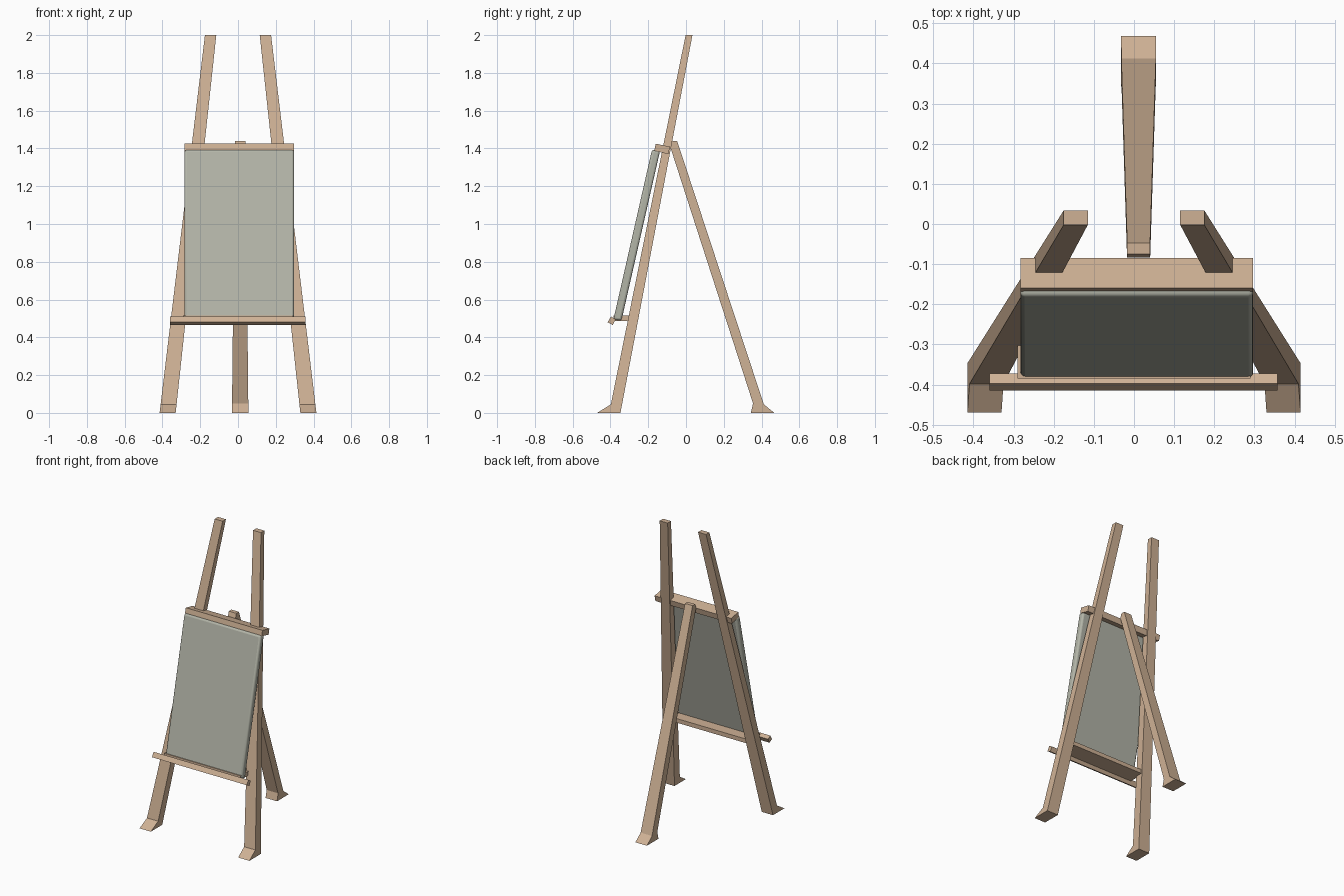
import bpy, bmesh

if "Cube" in bpy.data.objects:
    bpy.data.objects.remove(bpy.data.objects["Cube"])


def material(name, rgb):
    m = bpy.data.materials.new(name)
    m.diffuse_color = (*rgb, 1)
    m.use_nodes = True
    m.node_tree.nodes["Principled BSDF"].inputs["Base Color"].default_value = m.diffuse_color
    return m


wood = material("light_wood", (0.62, 0.44, 0.30))
linen = material("grey_canvas", (0.45, 0.46, 0.39))


def prism(name, profile, x_range, mat):
    """Sweep a (y, z) side profile across x; x_range(z) gives both ends."""
    bm = bmesh.new()
    left = [bm.verts.new((x_range(z)[0], y, z)) for y, z in profile]
    right = [bm.verts.new((x_range(z)[1], y, z)) for y, z in profile]
    bm.faces.new(left)
    bm.faces.new(right[::-1])
    n = len(profile)
    for i in range(n):
        j = (i + 1) % n
        bm.faces.new((left[i], right[i], right[j], left[j]))
    bmesh.ops.recalc_face_normals(bm, faces=bm.faces[:])
    mesh = bpy.data.meshes.new(name)
    bm.to_mesh(mesh)
    bm.free()
    mesh.materials.append(mat)
    obj = bpy.data.objects.new(name, mesh)
    bpy.context.collection.objects.link(obj)
    return obj


def taper(bottom, top, height):
    """Linear change of the two x ends from the floor up to height."""
    return lambda z: [b + (t - b) * z / height for b, t in zip(bottom, top)]


def straight(a, b):
    return lambda z: (a, b)


# Front legs: tapered, leaning back and inward, each with a pointed toe
front_profile = [(-0.47, 0), (-0.347, 0), (0.034, 2), (-0.002, 2), (-0.398, 0.045)]
for side, label in ((-1, "left"), (1, "right")):
    prism("front_leg_" + label, front_profile,
          taper((side * 0.33, side * 0.415), (side * 0.115, side * 0.175), 2), wood)

# Rear leg with its foot
rear_profile = [(0.343, 0), (0.468, 0), (0.412, 0.045), (-0.047, 1.44),
                (-0.075, 1.44), (-0.084, 1.41), (0.355, 0.05)]
prism("rear_leg", rear_profile, taper((-0.032, 0.055), (-0.017, 0.04), 1.44), wood)

# Top clamp bar
prism("top_bar", [(-0.16, 1.425), (-0.085, 1.409), (-0.094, 1.37), (-0.168, 1.388)],
      straight(-0.283, 0.297), wood)

# Shelf between the legs and the tilted lip in front of it
prism("shelf", [(-0.385, 0.487), (-0.26, 0.487), (-0.26, 0.515), (-0.385, 0.515)],
      straight(-0.29, 0.29), wood)
prism("shelf_lip", [(-0.415, 0.48), (-0.397, 0.51), (-0.372, 0.495), (-0.388, 0.465)],
      straight(-0.36, 0.357), wood)

# Canvas with softly rounded edges
canvas = prism("canvas", [(-0.384, 0.495), (-0.342, 0.487), (-0.138, 1.385), (-0.18, 1.394)],
               straight(-0.283, 0.297), linen)
bevel = canvas.modifiers.new("rounded_edges", 'BEVEL')
bevel.width = 0.012
bevel.segments = 3
bpy.context.view_layer.objects.active = canvas
canvas.select_set(True)
bpy.ops.object.shade_smooth_by_angle()
